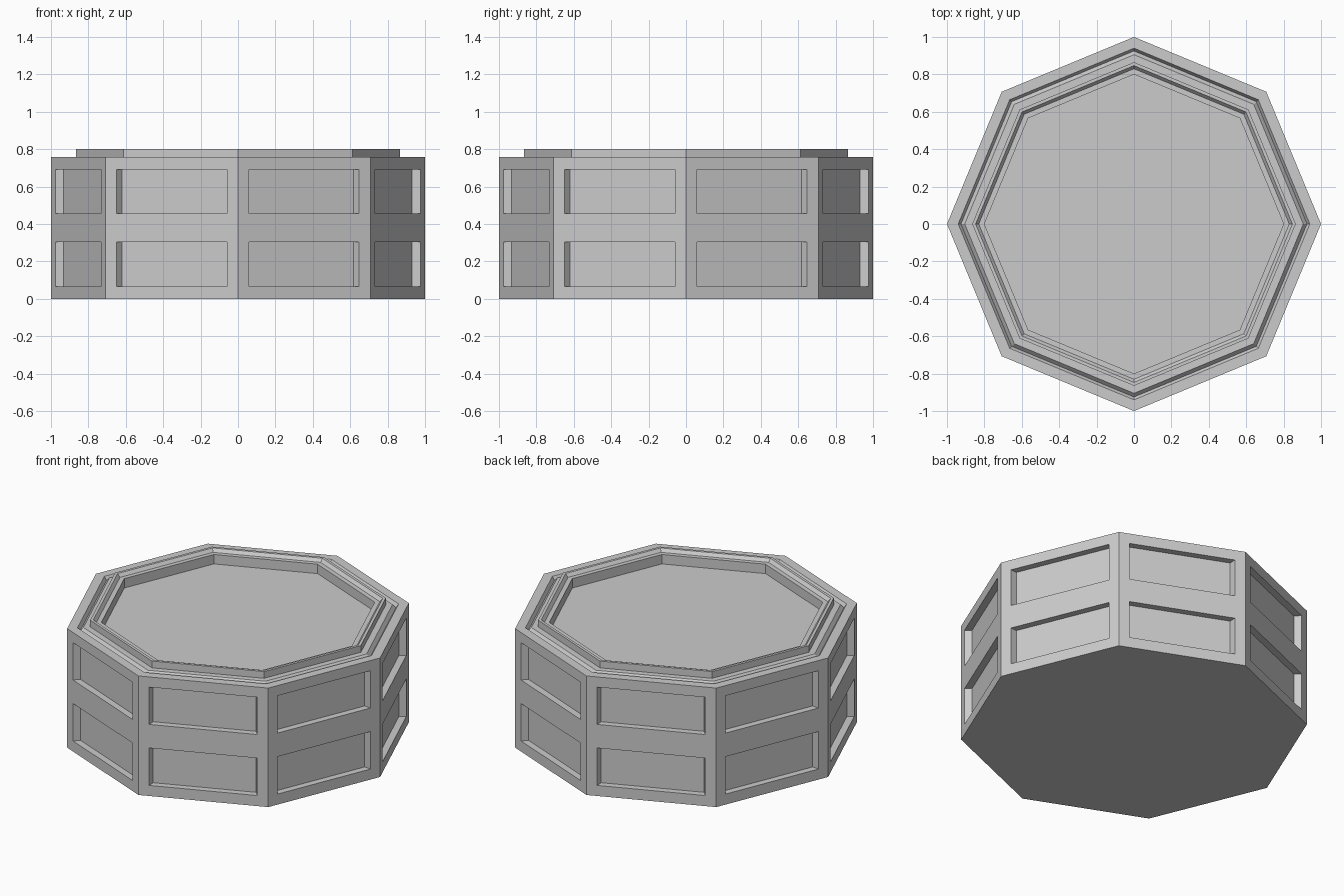
import bpy, bmesh, math
from mathutils import Vector

if "Cube" in bpy.data.objects:
    bpy.data.objects.remove(bpy.data.objects["Cube"])

N = 8
TOP = 0.757
corners = [Vector((math.cos(k * math.tau / N), math.sin(k * math.tau / N), 0)) for k in range(N)]


def finish(bm, name):
    bmesh.ops.remove_doubles(bm, verts=bm.verts, dist=1e-5)
    bmesh.ops.recalc_face_normals(bm, faces=bm.faces)
    mesh = bpy.data.meshes.new(name)
    bm.to_mesh(mesh)
    bm.free()
    obj = bpy.data.objects.new(name, mesh)
    bpy.context.collection.objects.link(obj)
    return obj


bm = bmesh.new()


def face(points):
    bm.faces.new([bm.verts.new(p) for p in points])


# Side walls: grid of quads, with the panel cells pushed in toward the axis
cols = [0, 0.083, 0.915, 1]
rows = [0, 0.067, 0.305, 0.455, 0.692, TOP]
RECESS = 0.955
for k in range(N):
    a, b = corners[k], corners[(k + 1) % N]

    def at(t, z, s=1.0):
        p = a.lerp(b, t) * s
        return Vector((p.x, p.y, z))

    for i in range(3):
        for j in range(5):
            cell = [(cols[i], rows[j]), (cols[i + 1], rows[j]),
                    (cols[i + 1], rows[j + 1]), (cols[i], rows[j + 1])]
            if i == 1 and j in (1, 3):
                face([at(*c, RECESS) for c in cell])
                for m in range(4):
                    c, d = cell[m], cell[(m + 1) % 4]
                    face([at(*c), at(*d), at(*d, RECESS), at(*c, RECESS)])
            else:
                face([at(*c) for c in cell])
    # Bottom and top edges keep the column points so the shell stays closed
    face([Vector((0, 0, 0))] + [at(t, 0) for t in cols])

# Top: rim, groove, raised lip with inner step, sunken floor
profile = [(1.0, TOP), (0.94, TOP), (0.925, 0.735), (0.905, TOP), (0.865, TOP), (0.865, 0.80),
           (0.847, 0.80), (0.83, 0.78), (0.80, 0.78), (0.80, 0.72)]
for k in range(N):
    a, b = corners[k], corners[(k + 1) % N]
    for (r0, z0), (r1, z1) in zip(profile, profile[1:]):
        up0, up1 = Vector((0, 0, z0)), Vector((0, 0, z1))
        outer = [a.lerp(b, t) * r0 + up0 for t in (cols if r0 == 1.0 else (0, 1))]
        face(outer + [b * r1 + up1, a * r1 + up1])
r, z = profile[-1]
face([c * r + Vector((0, 0, z)) for c in corners])
bmesh.ops.remove_doubles(bm, verts=bm.verts, dist=1e-5)
bmesh.ops.dissolve_limit(bm, angle_limit=0.01, verts=bm.verts, edges=bm.edges)
finish(bm, "octagonal_platform")
